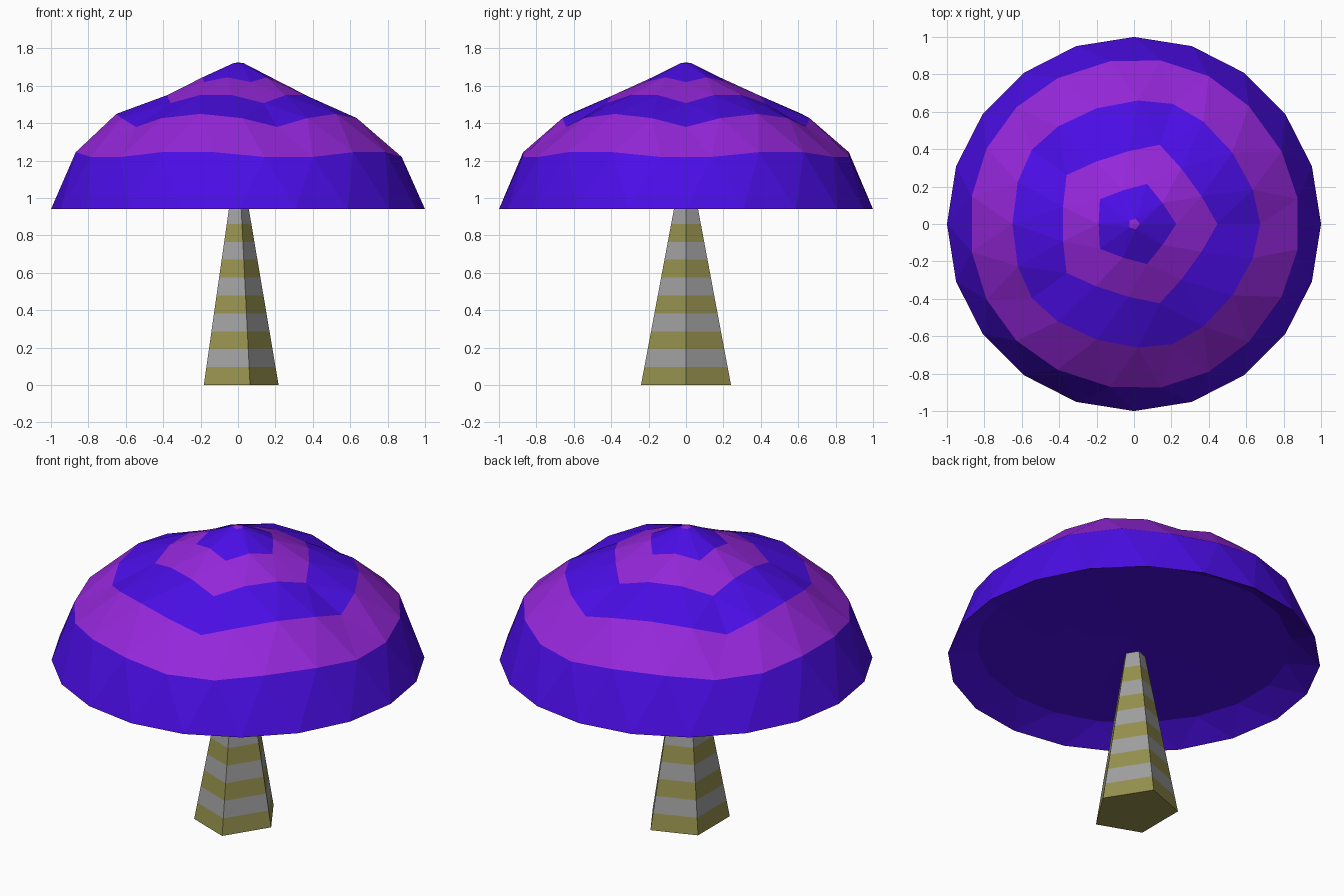
import bpy, bmesh, math

if "Cube" in bpy.data.objects:
    bpy.data.objects.remove(bpy.data.objects["Cube"])


def material(name, rgb):
    m = bpy.data.materials.new(name)
    m.diffuse_color = (*rgb, 1)
    m.use_nodes = True
    m.node_tree.nodes["Principled BSDF"].inputs["Base Color"].default_value = m.diffuse_color
    return m


def finish(bm, name, mats):
    bmesh.ops.recalc_face_normals(bm, faces=bm.faces[:])
    me = bpy.data.meshes.new(name)
    bm.to_mesh(me)
    bm.free()
    for m in mats:
        me.materials.append(m)
    ob = bpy.data.objects.new(name, me)
    bpy.context.collection.objects.link(ob)
    return ob


def remap(table, t):
    for a, b in zip(table, table[1:]):
        if t <= b[0]:
            f = (t - a[0]) / (b[0] - a[0])
            return [a[i] + f * (b[i] - a[i]) for i in (1, 2)]
    return table[-1][1:]


blue = material("cap_blue", (0.07, 0.004, 0.79))
purple = material("cap_purple", (0.30, 0.02, 0.70))
olive = material("stem_olive", (0.30, 0.28, 0.075))
grey = material("stem_grey", (0.35, 0.35, 0.35))

# Cap profiles: height on the unit icosphere -> (radius, z)
TOP = [(0, 1, .94), (.232, .89, 1.20), (.2765, .88, 1.245), (.447, .675, 1.38),
       (.506, .66, 1.43), (.526, .65, 1.45), (.674, .42, 1.515), (.724, .39, 1.55),
       (.851, .225, 1.62), (.894, .19, 1.645), (.962, .036, 1.72), (1, 0, 1.725)]
UNDER = [(0, 1, .94), (.232, .845, 1.03), (.2765, .84, 1.03), (.5, .65, 1.04),
         (.7, .42, 1.05), (.87, .2, 1.06), (1, 0, 1.07)]
RINGS = [.1, .35, .6, .8, .93, .98]      # limits between icosphere rows

# Cap: icosphere reshaped to a pointed dome with its lower half tucked inside
bm = bmesh.new()
bmesh.ops.create_icosphere(bm, subdivisions=3, radius=1)
row = {}
for v in bm.verts:
    n = v.co.normalized()
    row[v] = sum(n.z > lim for lim in RINGS)
    ang = math.atan2(n.y, n.x)
    r, z = remap(TOP if n.z > -1e-4 else UNDER, min(1, max(0, abs(n.z))))
    v.co = (r * math.cos(ang), r * math.sin(ang), z)
for f in bm.faces:
    top_row = max(row[v] for v in f.verts)
    f.material_index = 1 if top_row > 0 and top_row % 2 == 0 else 0
bmesh.ops.recalc_face_normals(bm, faces=bm.faces[:])
finish(bm, "cap", [blue, purple])

# Stem: tapering five-sided post in ten striped bands
bm = bmesh.new()
BANDS, HEIGHT = 10, .957
rings = []
for i in range(BANDS + 1):
    t = i / BANDS
    s = 1 - .745 * t
    rings.append([bm.verts.new((.221 * s * math.cos(k * math.tau / 5) - .004 * s,
                                .253 * s * math.sin(k * math.tau / 5),
                                HEIGHT * t)) for k in range(5)])
for i in range(BANDS):
    for k in range(5):
        j = (k + 1) % 5
        f = bm.faces.new((rings[i][k], rings[i][j], rings[i + 1][j], rings[i + 1][k]))
        f.material_index = i % 2
bm.faces.new(rings[0][::-1])
bm.faces.new(rings[-1]).material_index = 1
finish(bm, "stem", [olive, grey])
